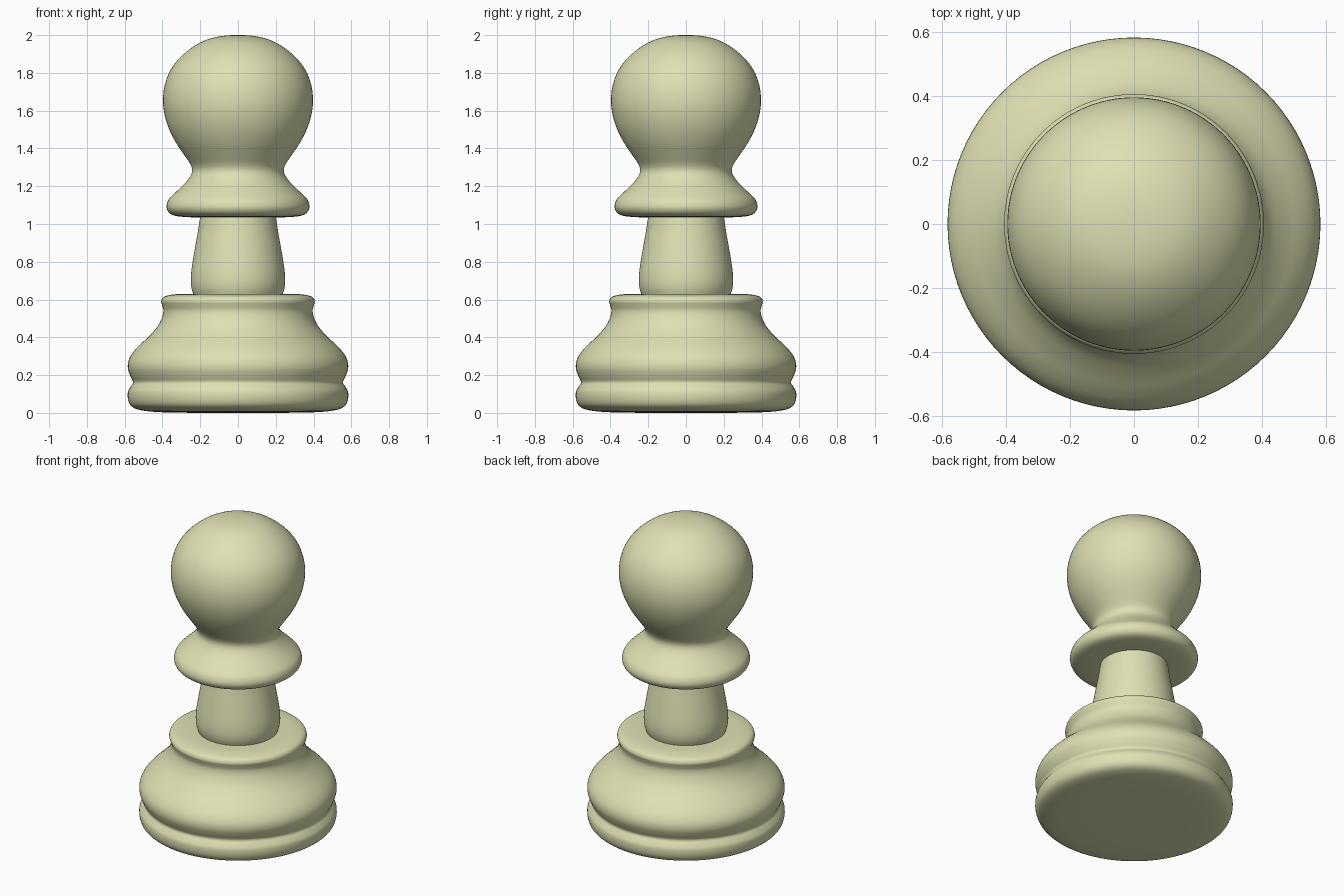
import bpy, bmesh, math
from mathutils import Vector

if "Cube" in bpy.data.objects:
    bpy.data.objects.remove(bpy.data.objects["Cube"])

SIDES = 96
STEPS = 4


def smooth_profile(pts):
    """Catmull-Rom curve through (radius, height) points."""
    p = [Vector(q) for q in pts]

    def beyond(end, inner):
        # mirror across the axis at a pole, otherwise extend straight
        return Vector((-inner.x, inner.y)) if end.x == 0 else 2 * end - inner

    p = [beyond(p[0], p[1])] + p + [beyond(p[-1], p[-2])]
    out = []
    for a, b, c, d in zip(p, p[1:], p[2:], p[3:]):
        for k in range(STEPS):
            t = k / STEPS
            out.append(0.5 * (2 * b + (c - a) * t + (2 * a - 5 * b + 4 * c - d) * t * t
                              + (3 * b - a - 3 * c + d) * t ** 3))
    out.append(p[-2])
    return out


def lathe(name, pts):
    """Revolve a bottom-to-top profile around z."""
    bm = bmesh.new()
    rings = []
    for r, z in smooth_profile(pts):
        r = max(r, 0)
        rings.append([bm.verts.new((r * math.cos(2 * math.pi * j / SIDES),
                                    r * math.sin(2 * math.pi * j / SIDES), z))
                      for j in range(SIDES)])
    for lo, hi in zip(rings, rings[1:]):
        for j in range(SIDES):
            k = (j + 1) % SIDES
            bm.faces.new((lo[j], lo[k], hi[k], hi[j]))
    bmesh.ops.remove_doubles(bm, verts=bm.verts, dist=1e-5)
    for f in bm.faces:
        f.smooth = True
    mesh = bpy.data.meshes.new(name)
    bm.to_mesh(mesh)
    bm.free()
    obj = bpy.data.objects.new(name, mesh)
    bpy.context.collection.objects.link(obj)
    obj.data.materials.append(mat)


mat = bpy.data.materials.new("pale_cream")
mat.diffuse_color = (0.74, 0.75, 0.45, 1)
mat.use_nodes = True
mat.node_tree.nodes["Principled BSDF"].inputs["Base Color"].default_value = mat.diffuse_color

# Base: foot ring, groove, bell and upper rim
lathe("base", [(0, 0), (0.3, 0.001), (0.45, 0.006), (0.53, 0.018), (0.567, 0.038),
               (0.582, 0.07), (0.583, 0.11), (0.57, 0.137), (0.556, 0.162), (0.57, 0.195),
               (0.583, 0.235), (0.58, 0.275), (0.56, 0.315), (0.525, 0.355), (0.475, 0.402),
               (0.43, 0.452), (0.404, 0.5), (0.395, 0.54), (0.402, 0.57), (0.407, 0.59),
               (0.397, 0.611), (0.37, 0.622), (0.32, 0.629), (0.237, 0.63)])

# Stem: tapered neck
lathe("stem", [(0.237, 0.63), (0.246, 0.66), (0.25, 0.7), (0.246, 0.76),
               (0.23, 0.86), (0.214, 0.95), (0.201, 1.035)])

# Head: flared collar and ball
lathe("collar_and_head", [(0.201, 1.035), (0.26, 1.036), (0.32, 1.041), (0.357, 1.053),
                          (0.375, 1.075), (0.378, 1.1), (0.367, 1.13), (0.342, 1.157),
                          (0.31, 1.187), (0.275, 1.222), (0.25, 1.257), (0.243, 1.287),
                          (0.254, 1.32), (0.288, 1.37), (0.328, 1.43), (0.364, 1.5),
                          (0.388, 1.575), (0.397, 1.65), (0.389, 1.73), (0.36, 1.81),
                          (0.308, 1.88), (0.235, 1.94), (0.16, 1.978), (0.08, 1.996), (0, 2)])
